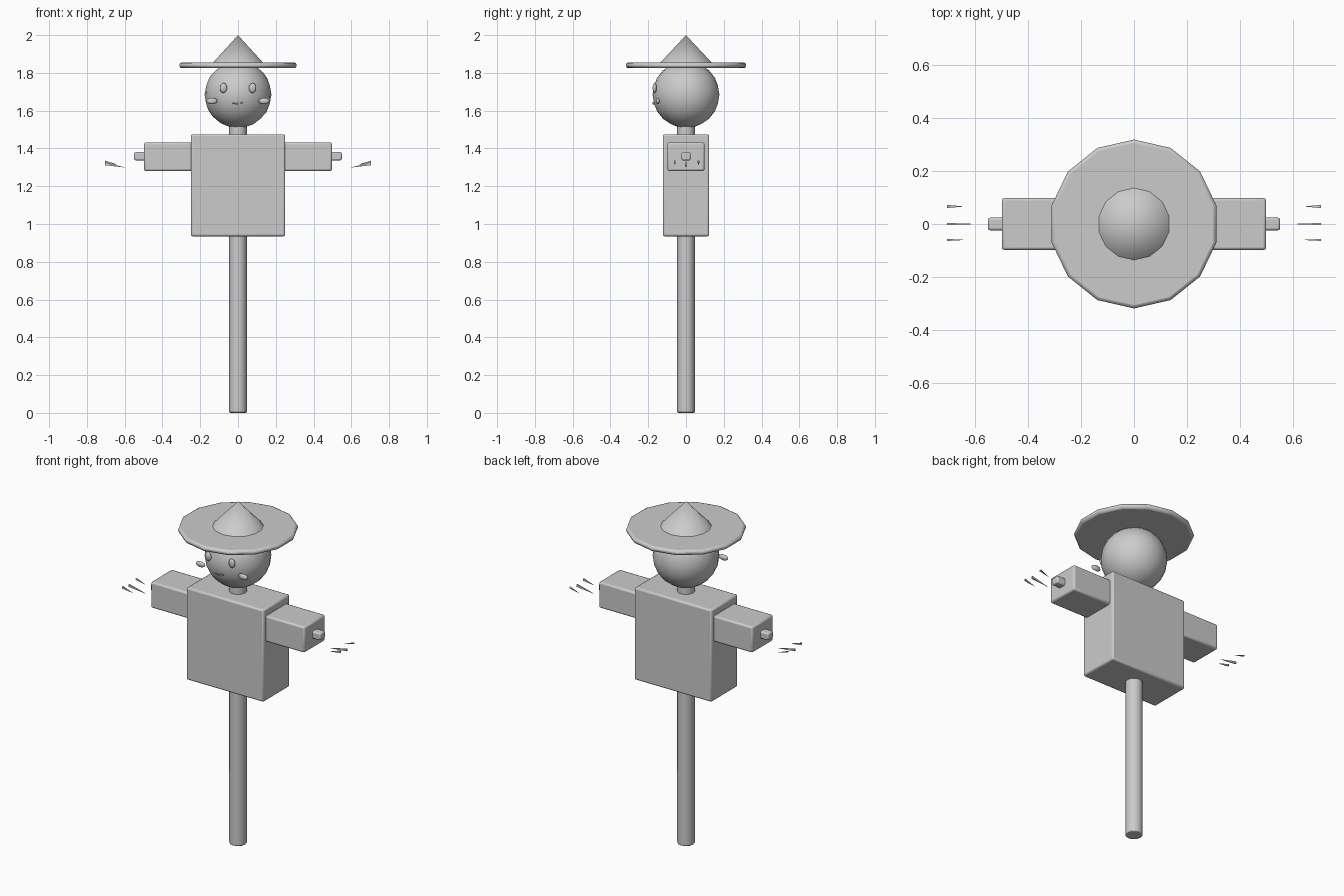
import bpy
import bmesh
from math import radians, pi
from mathutils import Matrix, Vector

if "Cube" in bpy.data.objects:
    bpy.data.objects.remove(bpy.data.objects["Cube"])

GREY = (0.6, 0.6, 0.6, 1)
grey = bpy.data.materials.new("plain grey")
grey.use_nodes = True
grey.diffuse_color = GREY
grey.node_tree.nodes["Principled BSDF"].inputs["Base Color"].default_value = GREY


def finish(name, bm, bevel=0, angle=40):
    """Turn a bmesh into a named, shaded and optionally bevelled object."""
    bmesh.ops.recalc_face_normals(bm, faces=bm.faces)
    mesh = bpy.data.meshes.new(name)
    bm.to_mesh(mesh)
    bm.free()
    mesh.materials.append(grey)
    ob = bpy.data.objects.new(name, mesh)
    bpy.context.collection.objects.link(ob)
    if bevel:
        mod = ob.modifiers.new("soft edges", "BEVEL")
        mod.width, mod.segments = bevel, 2
        mod.limit_method, mod.angle_limit = "ANGLE", radians(50)
    bpy.ops.object.select_all(action="DESELECT")
    ob.select_set(True)
    bpy.context.view_layer.objects.active = ob
    bpy.ops.object.shade_smooth_by_angle(angle=radians(angle))
    return ob


def box(name, low, high, bevel):
    low, high = Vector(low), Vector(high)
    bm = bmesh.new()
    bmesh.ops.create_cube(bm, size=1, matrix=Matrix.Translation((low + high) / 2)
                          @ Matrix.Diagonal((*(high - low), 1)))
    return finish(name, bm, bevel)


def cone(name, r1, r2, z1, z2, sides, bevel=0):
    bm = bmesh.new()
    bmesh.ops.create_cone(bm, cap_ends=True, segments=sides, radius1=r1, radius2=r2,
                          depth=z2 - z1, matrix=Matrix.Translation((0, 0, (z1 + z2) / 2)))
    return finish(name, bm, bevel)


def ball(name, centre, radii, detail):
    bm = bmesh.new()
    bmesh.ops.create_icosphere(bm, subdivisions=detail, radius=1,
                               matrix=Matrix.Translation(centre) @ Matrix.Diagonal((*radii, 1)))
    return finish(name, bm, angle=60)


def straw(name, tip, end, width, height):
    """A flat sliver that widens from its tip to its outer end."""
    bm = bmesh.new()
    verts = []
    for point, scale in ((tip, 0.1), (end, 1)):
        for dy, dz in ((-1, -1), (1, -1), (1, 1), (-1, 1)):
            offset = Vector((0, dy * width, dz * height)) * scale / 2
            verts.append(bm.verts.new(Vector(point) + offset))
    bmesh.ops.convex_hull(bm, input=verts)
    return finish(name, bm)


# Post and body
cone("post", 0.047, 0.047, 0, 1.55, 12, 0.006)
box("body", (-0.25, -0.123, 0.935), (0.25, 0.123, 1.475), 0.01)

# Head and pointed hat
ball("head", (0, 0, 1.685), (0.177, 0.177, 0.177), 3)
cone("hat_brim", 0.318, 0.318, 1.825, 1.855, 14, 0.012)
cone("hat_point", 0.14, 0, 1.85, 2.0, 14)

# Sleeves, hands, straw, eyes and cheeks on both sides
for side, s in (("left", 1), ("right", -1)):
    inner, outer = sorted((s * 0.22, s * 0.498))
    box(side + "_sleeve", (inner, -0.098, 1.28), (outer, 0.098, 1.432), 0.01)
    inner, outer = sorted((s * 0.45, s * 0.55))
    box(side + "_hand", (inner, -0.024, 1.337), (outer, 0.024, 1.38), 0.008)
    straw(side + "_straw_front", (s * 0.64, -0.06, 1.315), (s * 0.705, -0.06, 1.33), 0.008, 0.012)
    straw(side + "_straw_middle", (s * 0.6, 0, 1.3), (s * 0.705, 0, 1.318), 0.008, 0.014)
    straw(side + "_straw_back", (s * 0.645, 0.066, 1.313), (s * 0.705, 0.066, 1.332), 0.012, 0.006)
    ball(side + "_eye", (s * 0.077, -0.166, 1.72), (0.02, 0.011, 0.027), 2)
    ball(side + "_cheek", (s * 0.138, -0.149, 1.651), (0.03, 0.011, 0.017), 2)

# Small mouth made of short stitches
for i, (x, z) in enumerate(((-0.022, 1.638), (-0.006, 1.636), (0.02, 1.641))):
    box("mouth_stitch_%d" % (i + 1), (x - 0.006, -0.178, z - 0.004),
        (x + 0.006, -0.158, z + 0.004), 0.002)
